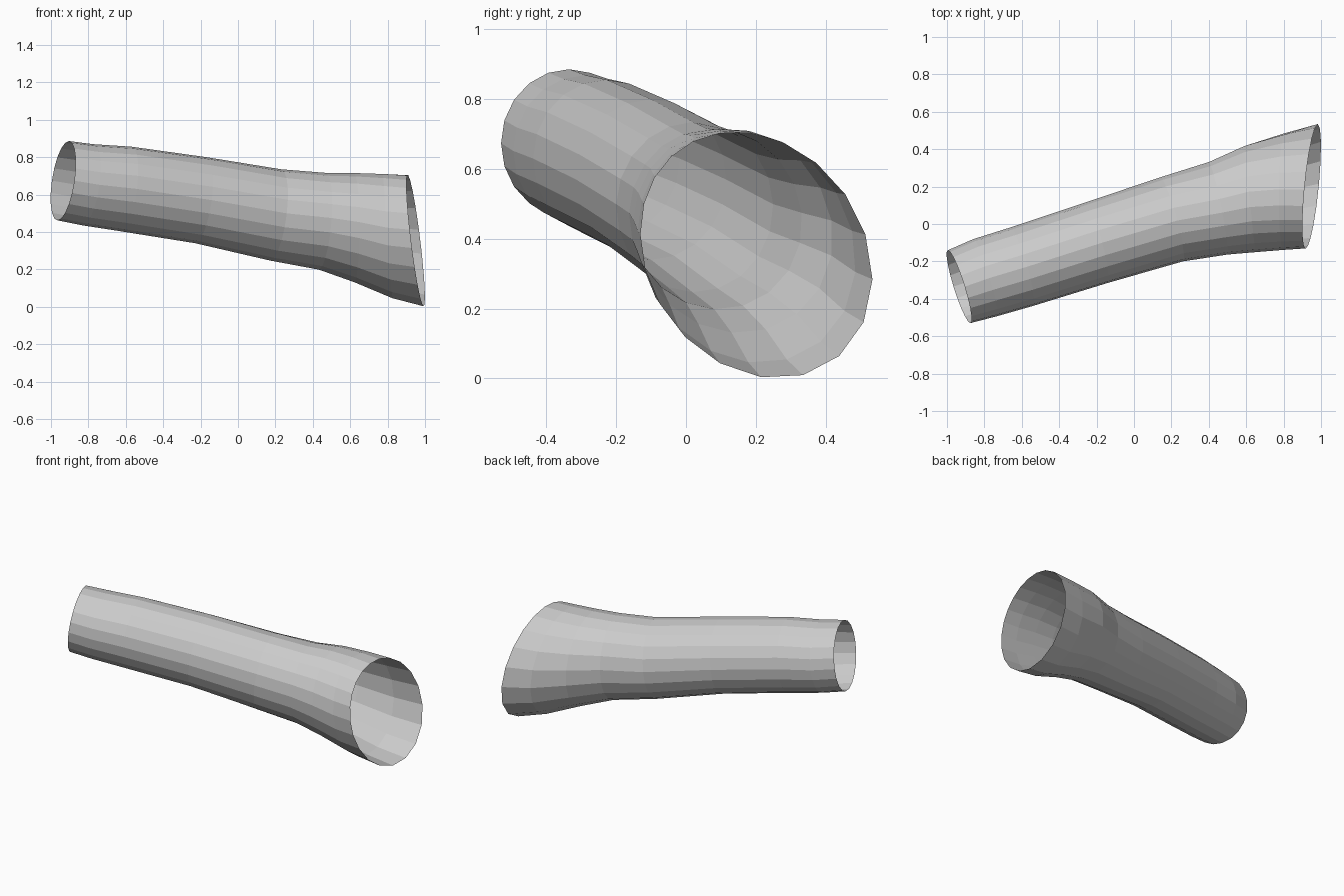
import bpy, bmesh, math
from mathutils import Vector

if "Cube" in bpy.data.objects:
    bpy.data.objects.remove(bpy.data.objects["Cube"])

SIDES = 20
# Each ring: centre, sideways radius vector, upward radius vector
RINGS = [
    ((-.935, -.335, .674), (.06, -.195, 0), (.03, 0, .212)),
    ((-.80, -.288, .652), (.06, -.207, 0), (.03, 0, .217)),
    ((-.60, -.228, .630), (.06, -.210, 0), (.03, 0, .226)),
    ((-.20, -.100, .570), (.06, -.215, 0), (.03, 0, .230)),
    ((.20, .025, .491), (.06, -.225, 0), (.03, 0, .244)),
    ((.45, .085, .457), (.05, -.248, 0), (.02, -.01, .259)),
    ((.62, .135, .423), (.03, -.285, 0), (0, -.02, .293)),
    ((.80, .174, .378), (0, -.310, 0), (-.025, -.04, .334)),
    ((.95, .202, .353), (-.025, -.327, 0), (-.043, -.06, .353)),
]

grey = bpy.data.materials.new("light grey")
grey.diffuse_color = (.6, .6, .6, 1)
grey.use_nodes = True
grey.node_tree.nodes["Principled BSDF"].inputs["Base Color"].default_value = grey.diffuse_color

# Open flared sleeve: rings bridged with quads, both ends left open
bm = bmesh.new()
rows = []
for i, (c, a, b) in enumerate(RINGS):
    c, a, b = Vector(c), Vector(a), Vector(b)
    skew = .22 * max(0, i - 3) / 5      # facets widen on the low back side of the flare
    row = []
    for k in range(SIDES):
        t = math.tau * k / SIDES
        t -= skew * math.sin(t - math.radians(50))
        row.append(bm.verts.new(c + a * math.cos(t) + b * math.sin(t)))
    rows.append(row)
for r, s in zip(rows, rows[1:]):
    for k in range(SIDES):
        n = (k + 1) % SIDES
        bm.faces.new((r[k], s[k], s[n], r[n]))

mesh = bpy.data.meshes.new("sleeve")
bm.to_mesh(mesh)
bm.free()
mesh.materials.append(grey)
sleeve = bpy.data.objects.new("sleeve", mesh)
bpy.context.collection.objects.link(sleeve)
